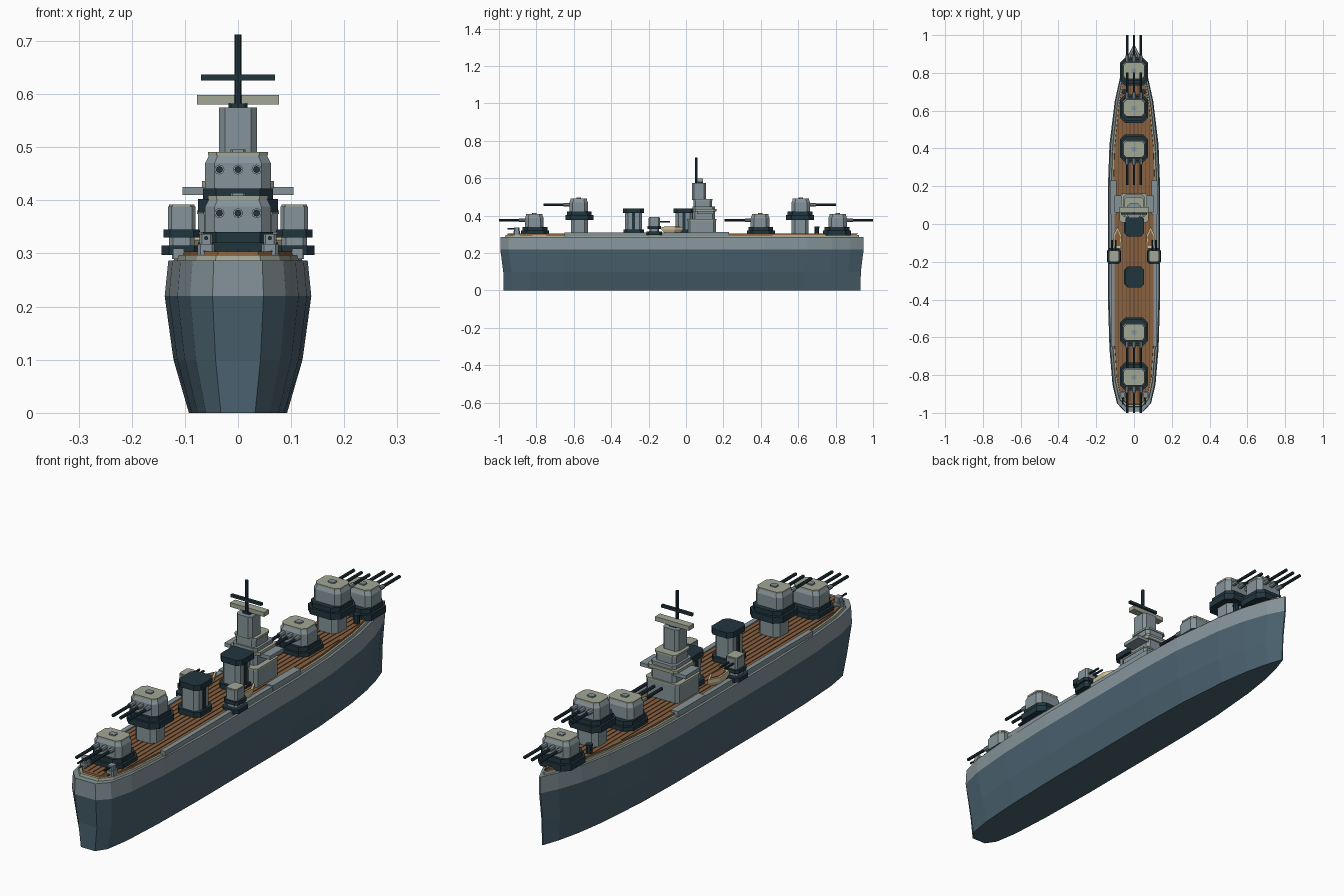
import bpy, bmesh, math
from mathutils import Vector

if "Cube" in bpy.data.objects:
    bpy.data.objects.remove(bpy.data.objects["Cube"])


def material(name, r, g, b):
    lin = [(c / 255) ** 2.2 for c in (r, g, b)] + [1]
    m = bpy.data.materials.new(name)
    m.use_nodes = True
    m.diffuse_color = lin
    m.node_tree.nodes["Principled BSDF"].inputs["Base Color"].default_value = lin
    return m


LOWER = material("hull blue grey", 76, 98, 111)
GREY = material("ship grey", 132, 146, 152)
ROOF = material("pale roof grey", 160, 166, 148)
DARK = material("dark steel", 38, 56, 64)
WOOD = material("deck wood", 136, 98, 66)
SEAM = material("deck seam", 94, 66, 46)
CREAM = material("boat cream", 208, 192, 150)


def finish(name, bm, *mats):
    bmesh.ops.recalc_face_normals(bm, faces=bm.faces)
    me = bpy.data.meshes.new(name)
    bm.to_mesh(me)
    bm.free()
    for m in mats:
        me.materials.append(m)
    ob = bpy.data.objects.new(name, me)
    bpy.context.collection.objects.link(ob)
    return ob


def loft(name, rings, *mats):
    """Skin a stack of equal-length rings and cap both ends."""
    bm = bmesh.new()
    loops = [[bm.verts.new(p) for p in ring] for ring in rings]
    n = len(loops[0])
    for a, b in zip(loops, loops[1:]):
        for i in range(n):
            j = (i + 1) % n
            bm.faces.new((a[i], a[j], b[j], b[i]))
    bm.faces.new(loops[0])
    bm.faces.new(loops[-1])
    return finish(name, bm, *mats)


def octagon(x, y, z, hx, hy, cut):
    """Rectangle with its four corners cut off."""
    q = [(hx, hy - cut), (hx - cut, hy)]
    pts = q + [(-a, b) for a, b in q[::-1]]
    pts += [(-a, -b) for a, b in pts]
    return [(x + a, y + b, z) for a, b in pts]


def block(name, x, y, z0, z1, hx, hy, mat, cut=0.012, taper=1.0):
    return loft(name, [octagon(x, y, z0, hx, hy, cut),
                       octagon(x, y, z1, hx * taper, hy * taper, cut * taper)], mat)


def box(name, x, y, z0, z1, hx, hy, mat):
    ring = [(x - hx, y - hy), (x + hx, y - hy), (x + hx, y + hy), (x - hx, y + hy)]
    return loft(name, [[(a, b, z) for a, b in ring] for z in (z0, z1)], mat)


def rod(name, start, end, r, mat, sides=8):
    a, b = Vector(start), Vector(end)
    axis = (b - a).normalized()
    u = axis.orthogonal().normalized()
    v = axis.cross(u)
    circle = [r * (math.cos(t) * u + math.sin(t) * v)
              for t in (2 * math.pi * i / sides for i in range(sides))]
    return loft(name, [[p + c for c in circle] for p in (a, b)], mat)


# Hull plan: (y, half width) from stern to bow
PLAN = [(-.993, .048), (-.95, .09), (-.85, .114), (-.66, .13), (-.4, .138), (.2, .138),
        (.42, .13), (.65, .102), (.78, .073), (.88, .038), (.95, .003)]


def plan_ring(z, sx, sy):
    right = [(w * sx, y * sy, z) for y, w in PLAN]
    return right + [(-x, y, z) for x, y, z in right[::-1]]


def half_width(y):
    for (y0, w0), (y1, w1) in zip(PLAN, PLAN[1:]):
        if y0 <= y <= y1:
            return w0 + (w1 - w0) * (y - y0) / (y1 - y0)
    return 0


hull = loft("hull", [plan_ring(0, .67, .982), plan_ring(.1, .88, .984),
                     plan_ring(.22, 1, 1), plan_ring(.287, .95, 1)], LOWER, GREY)
for f in hull.data.polygons:
    f.material_index = int(f.center.z > .23)
loft("deck_edge", [plan_ring(.286, .88, .975), plan_ring(.297, .86, .972)], ROOF)
loft("wooden_deck", [plan_ring(.295, .8, .962), plan_ring(.304, .79, .96)], WOOD)

# Deck seams follow the length until the deck gets too narrow
for i in range(-4, 5):
    x = i * .021
    ys = [k * .02 for k in range(-47, 47) if half_width(k * .02) * .77 > abs(x) + .004]
    box("deck_seam", x, (ys[0] + ys[-1]) / 2, .303, .306, .0015, (ys[-1] - ys[0]) / 2, SEAM)

# Raised side walkways
for s in (-1, 1):
    box("side_walkway", s * .112, -.21, .29, .309, .01, .44, GREY)
    box("inner_walkway", s * .108, .14, .29, .313, .016, .09, GREY)


def main_turret(y, facing, lift):
    """Three-gun turret; lift raises it on a column."""
    z = .303 + lift
    if lift:
        block("turret_column", 0, y, .3, z, .048, .046, GREY, .018)
    block("turret_ring_lower", 0, y, z - .008, z + .018, .075, .075, DARK, .028)
    block("turret_ring_upper", 0, y, z + .018, z + .037, .066, .066, DARK, .025)
    yh = y + facing * .004
    loft("turret_house", [octagon(0, yh, z + .035, .062, .05, .018),
                          octagon(0, yh, z + .085, .062, .05, .018),
                          octagon(0, yh, z + .1, .054, .043, .016)], GREY)
    block("turret_roof", 0, yh, z + .099, z + .106, .056, .044, ROOF, .016)
    block("roof_hatch", 0, yh, z + .105, z + .111, .014, .012, GREY, .004)
    for x in (-.035, 0, .035):
        rod("gun_sleeve", (x, y + facing * .04, z + .073),
            (x, y + facing * .085, z + .073), .0095, GREY)
        rod("gun_barrel", (x, y + facing * .05, z + .073),
            (x, y + facing * .193, z + .073), .0065, DARK)


for y, facing, lift in ((.807, 1, 0), (.61, 1, .082), (.4, -1, 0),
                        (-.57, -1, .082), (-.807, -1, 0)):
    main_turret(y, facing, lift)

# Funnels
for y in (-.28, -.01):
    block("funnel_base", 0, y, .3, .325, .052, .055, DARK, .018)
    block("funnel", 0, y, .32, .42, .04, .045, GREY, .014)
    block("funnel_cap", .004, y, .415, .438, .05, .056, DARK, .018)
    for s in (-1, 1):
        box("funnel_pipe", s * .041, y, .32, .417, .004, .008, DARK)

# Bridge tower
block("bridge_base", 0, .085, .3, .375, .075, .075, GREY)
block("bridge_base_roof", 0, .085, .374, .381, .077, .077, ROOF)
block("bridge_middle", 0, .095, .38, .45, .056, .06, GREY)
box("bridge_wing", 0, .105, .41, .425, .104, .045, GREY)
block("bridge_rail", 0, .1, .423, .436, .068, .062, ROOF)
block("bridge_upper", 0, .09, .449, .482, .046, .05, GREY)
block("bridge_upper_roof", 0, .09, .48, .488, .05, .053, ROOF)
block("bridge_column", 0, .07, .485, .575, .036, .038, GREY)
box("rangefinder", 0, .075, .58, .598, .077, .016, ROOF)
block("rangefinder_mount", 0, .07, .574, .582, .018, .02, DARK, .005)
rod("mast", (0, .056, .57), (0, .056, .712), .0068, DARK)
box("mast_yard", 0, .056, .626, .637, .07, .006, DARK)

for s in (-1, 1):
    # Secondary turrets beside the funnels
    x, y = s * .106, -.17
    block("side_gun_ring", x, y, .297, .315, .038, .042, DARK, .014)
    block("side_gun_stand", x, y, .31, .335, .024, .026, GREY, .008)
    block("side_gun_platform", x, y, .33, .345, .034, .036, DARK, .012)
    block("side_gun_house", x, y, .344, .388, .026, .03, GREY, .007)
    block("side_gun_roof", x, y, .387, .392, .024, .028, ROOF, .007)
    for dx in (-.01, .01):
        rod("side_gun_barrel", (x + dx, y + .02, .367), (x + dx, y + .085, .367), .0045, DARK)

    # Ship's boat, pointed at the bow end
    xb = s * .088
    shape = [(-.018, -.13), (.018, -.13), (.023, -.06), (0, -.015), (-.023, -.06)]
    cy = -.08
    rings = [[(xb + a * k, cy + (b - cy) * k, z) for a, b in shape]
             for z, k in ((.308, .7), (.325, 1), (.34, 1))]
    loft("boat_hull", rings, CREAM)
    loft("boat_thwarts", [[(xb + a * .7, cy + (b - cy) * .75, z) for a, b in shape]
                          for z in (.338, .343)], WOOD)

    # Light guns at the stern and bollards near the bow
    block("stern_gun_base", s * .06, -.905, .295, .318, .016, .018, GREY, .005)
    block("stern_gun_shield", s * .06, -.905, .318, .337, .012, .014, GREY, .004)
    rod("stern_gun_barrel", (s * .06, -.91, .329), (s * .06, -.955, .329), .004, DARK)
    rod("bollard", (s * .05, .7, .3), (s * .05, .7, .335), .012, DARK)
    rod("bollard_cap", (s * .05, .7, .333), (s * .05, .7, .341), .014, DARK)
